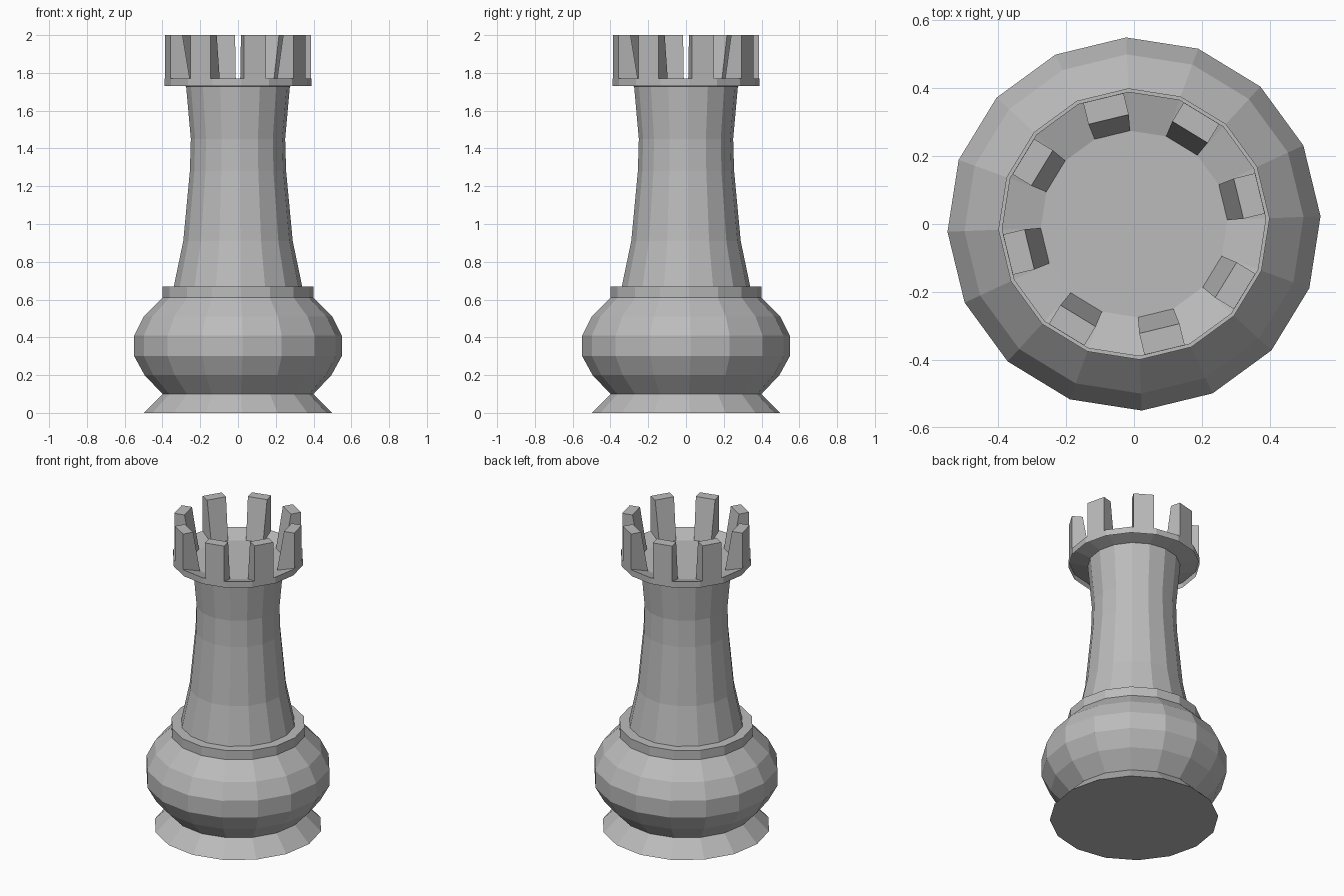
import bpy, bmesh
from math import cos, sin, radians

if "Cube" in bpy.data.objects:
    bpy.data.objects.remove(bpy.data.objects["Cube"], do_unlink=True)

SIDES = 16
STEP = 360 / SIDES
TWIST = 2.4

stone = bpy.data.materials.new("grey stone")
stone.use_nodes = True
grey = (0.5, 0.5, 0.5, 1)
stone.diffuse_color = grey
stone.node_tree.nodes["Principled BSDF"].inputs["Base Color"].default_value = grey


def polar(r, deg, z):
    a = radians(deg + TWIST)
    return (r * cos(a), r * sin(a), z)


def finish(name, bm, fix_normals=True):
    if fix_normals:
        bmesh.ops.recalc_face_normals(bm, faces=bm.faces)
    mesh = bpy.data.meshes.new(name)
    bm.to_mesh(mesh)
    bm.free()
    mesh.materials.append(stone)
    obj = bpy.data.objects.new(name, mesh)
    bpy.context.collection.objects.link(obj)
    return obj


def lathe(name, profile):
    """Faceted solid from (radius, height) points, capped at both ends."""
    bm = bmesh.new()
    rings = [[bm.verts.new(polar(r, i * STEP, z)) for i in range(SIDES)]
             for r, z in profile]
    for low, high in zip(rings, rings[1:]):
        for i in range(SIDES):
            j = (i + 1) % SIDES
            bm.faces.new((low[i], low[j], high[j], high[i]))
    bm.faces.new(rings[0][::-1])
    bm.faces.new(rings[-1])
    return finish(name, bm)


def merlon(name, deg):
    """Upright block: parallel sides, inner face leaning outward."""
    bm = bmesh.new()
    a = radians(deg + TWIST)
    out, side = (cos(a), sin(a)), (-sin(a), cos(a))
    rows = []
    for inner, outer, half_in, z_in, z_out in ((0.27, 0.382, 0.054, 1.735, 1.765),
                                               (0.317, 0.382, 0.061, 2.0, 2.0)):
        corners = ((inner, -half_in, z_in), (outer, -0.061, z_out),
                   (outer, 0.061, z_out), (inner, half_in, z_in))
        rows.append([bm.verts.new((r * out[0] + s * side[0],
                                   r * out[1] + s * side[1], z))
                     for r, s, z in corners])
    low, high = rows
    for i in range(4):
        j = (i + 1) % 4
        bm.faces.new((low[i], low[j], high[j], high[i]))
    bm.faces.new(low[::-1])
    bm.faces.new(high)
    return finish(name, bm)


# Flared foot, rounded bulge and collar
lathe("base", [(0.5, 0), (0.4, 0.1), (0.495, 0.2), (0.55, 0.3), (0.55, 0.41),
               (0.5, 0.51), (0.4, 0.61), (0.4, 0.67)])

# Waisted shaft
lathe("shaft", [(0.34, 0.67), (0.29, 0.91), (0.255, 1.28),
                (0.25, 1.45), (0.275, 1.73)])

# Crown: rim wall with a dished floor and hollow underside
lathe("crown", [(0.275, 1.728), (0.388, 1.762), (0.39, 1.73),
                (0.39, 1.77), (0.275, 1.735)])

# Ring of eight merlons on every second facet
for k in range(SIDES // 2):
    merlon(f"merlon_{k + 1}", (2 * k + 0.5) * STEP)
